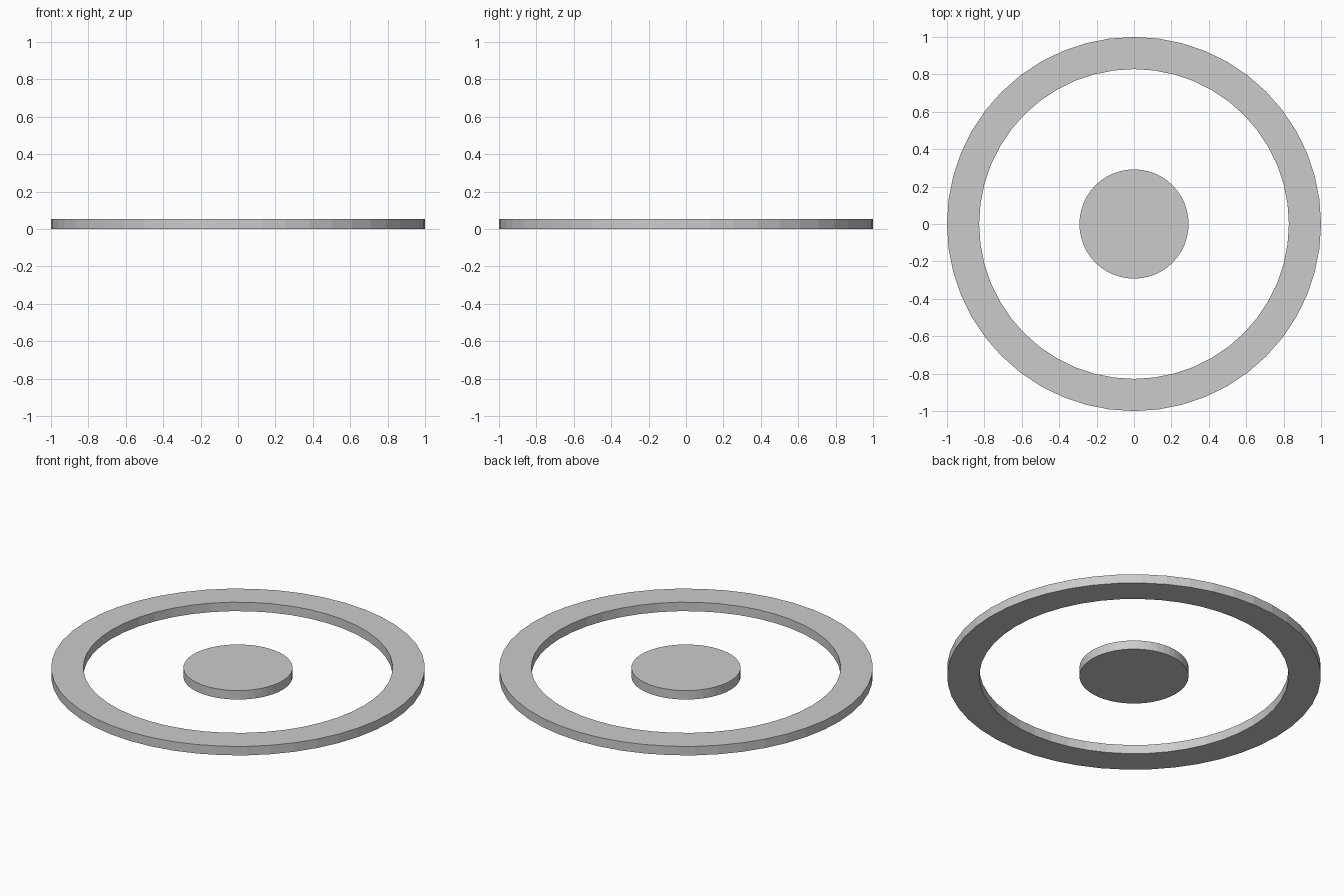
import bpy, bmesh
from math import cos, sin, tau

if "Cube" in bpy.data.objects:
    bpy.data.objects.remove(bpy.data.objects["Cube"])

SIDES = 48
HEIGHT = 0.053


def finish(name, bm):
    bmesh.ops.recalc_face_normals(bm, faces=bm.faces)
    mesh = bpy.data.meshes.new(name)
    bm.to_mesh(mesh)
    bm.free()
    obj = bpy.data.objects.new(name, mesh)
    bpy.context.collection.objects.link(obj)
    return obj


def circle(bm, radius, z):
    return [bm.verts.new((radius * cos(tau * i / SIDES), radius * sin(tau * i / SIDES), z))
            for i in range(SIDES)]


def bridge(bm, a, b):
    for i in range(SIDES):
        j = (i + 1) % SIDES
        bm.faces.new((a[i], a[j], b[j], b[i]))


# Flat outer ring: rectangular profile swept round the centre
bm = bmesh.new()
profile = [(1.0, 0), (1.0, HEIGHT), (0.828, HEIGHT), (0.828, 0)]
loops = [circle(bm, r, z) for r, z in profile]
for k in range(4):
    bridge(bm, loops[k], loops[(k + 1) % 4])
finish("outer_ring", bm)

# Solid centre disc
bm = bmesh.new()
bottom, top = circle(bm, 0.292, 0), circle(bm, 0.292, HEIGHT)
bridge(bm, bottom, top)
bm.faces.new(bottom[::-1])
bm.faces.new(top)
finish("centre_disc", bm)
